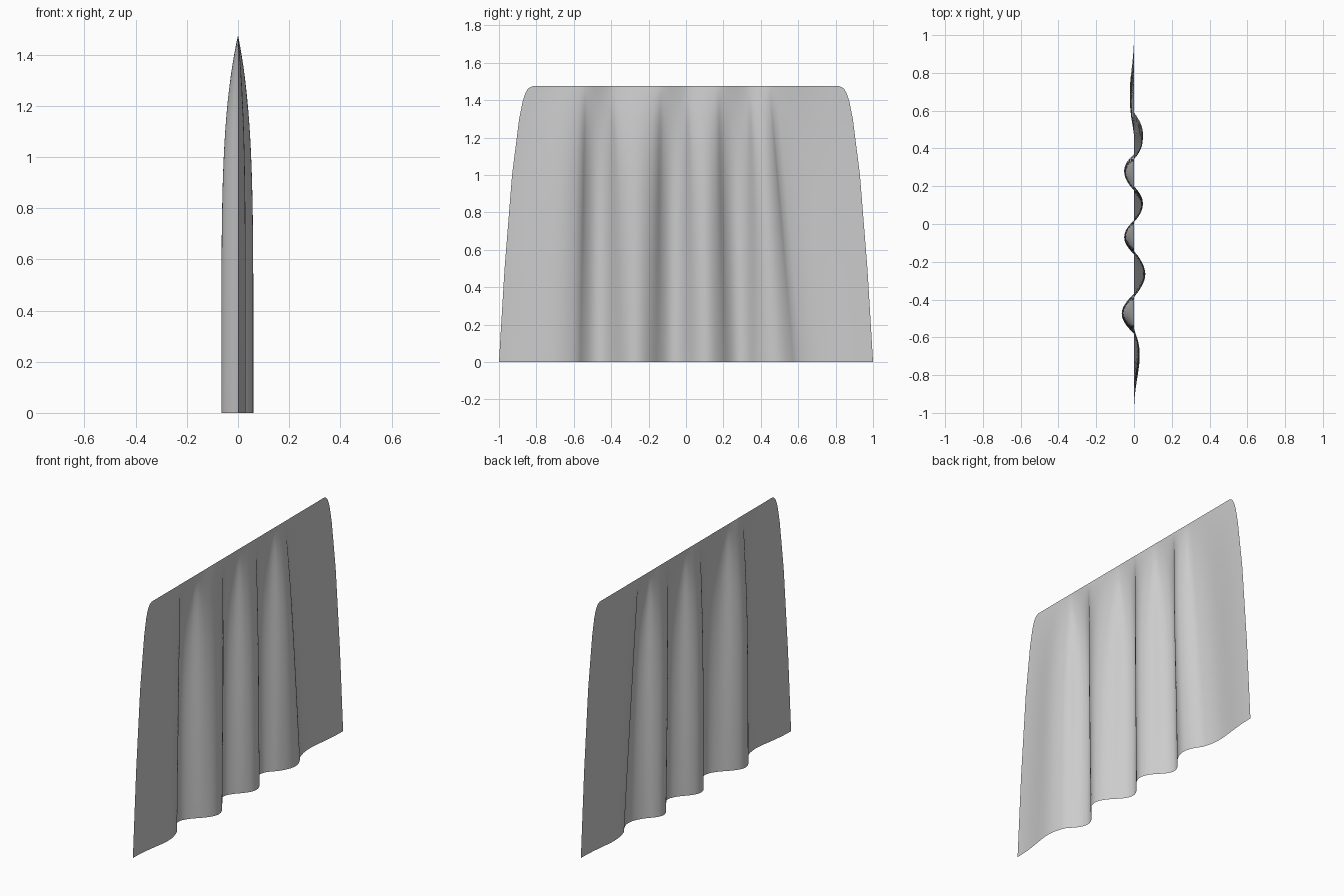
import bpy, bmesh, math

cube = bpy.data.objects.get("Cube")
if cube:
    bpy.data.objects.remove(cube)

HEIGHT = 1.475
ROWS, STEPS = 48, 14

# Fold lines: position at the hem, position at the gathered top
FOLDS = [(-0.58, -0.55), (-0.37, -0.39), (-0.16, -0.14), (0.02, 0.01),
         (0.20, 0.175), (0.37, 0.34), (0.59, 0.455)]
# Depth of each pleat, from one side edge to the other
DEPTHS = [0.03, -0.065, 0.06, -0.052, 0.047, -0.052, 0.047, -0.022]
# Side outline: height, half width
OUTLINE = [(0, 1.0), (0.5, 0.97), (1.0, 0.93), (1.3, 0.892), (1.4, 0.872),
           (1.44, 0.858), (1.465, 0.842), (HEIGHT, 0.82)]


def half_width(z):
    for (z0, w0), (z1, w1) in zip(OUTLINE, OUTLINE[1:]):
        if z <= z1:
            return w0 + (w1 - w0) * (z - z0) / (z1 - z0)
    return OUTLINE[-1][1]


def row_points(z):
    """Cross-section of the cloth at one height."""
    s = z / HEIGHT
    w = half_width(z)
    lines = [-w] + [a + (b - a) * s for a, b in FOLDS] + [w]
    fade = 1 - s ** 5
    power = 0.95 - 0.3 * s
    last = len(DEPTHS) - 1
    points = []
    for i, depth in enumerate(DEPTHS):
        for k in range(STEPS):
            t = k / STEPS
            y = lines[i] + (lines[i + 1] - lines[i]) * t
            # The outer pleats flatten towards the side edges
            if i == 0:
                bump = math.sin(math.pi * t ** 2)
            elif i == last:
                bump = math.sin(math.pi * (1 - t) ** 2)
            else:
                bump = max(0, math.sin(math.pi * t)) ** power
            points.append((depth * fade * bump, y, z))
    points.append((0, w, z))
    return points


# Pleated cloth sheet, with rows closer together near the top
bm = bmesh.new()
grid = []
for r in range(ROWS + 1):
    z = HEIGHT * math.sin(math.pi / 2 * r / ROWS)
    grid.append([bm.verts.new(p) for p in row_points(z)])
for low, high in zip(grid, grid[1:]):
    for j in range(len(low) - 1):
        bm.faces.new((low[j], low[j + 1], high[j + 1], high[j]))

mesh = bpy.data.meshes.new("curtain")
bm.to_mesh(mesh)
bm.free()
curtain = bpy.data.objects.new("curtain", mesh)
bpy.context.collection.objects.link(curtain)
mesh.shade_smooth()

# Plain light grey cloth
cloth = bpy.data.materials.new("light grey cloth")
cloth.use_nodes = True
cloth.diffuse_color = (0.6, 0.6, 0.6, 1)
cloth.node_tree.nodes["Principled BSDF"].inputs["Base Color"].default_value = (0.6, 0.6, 0.6, 1)
mesh.materials.append(cloth)
